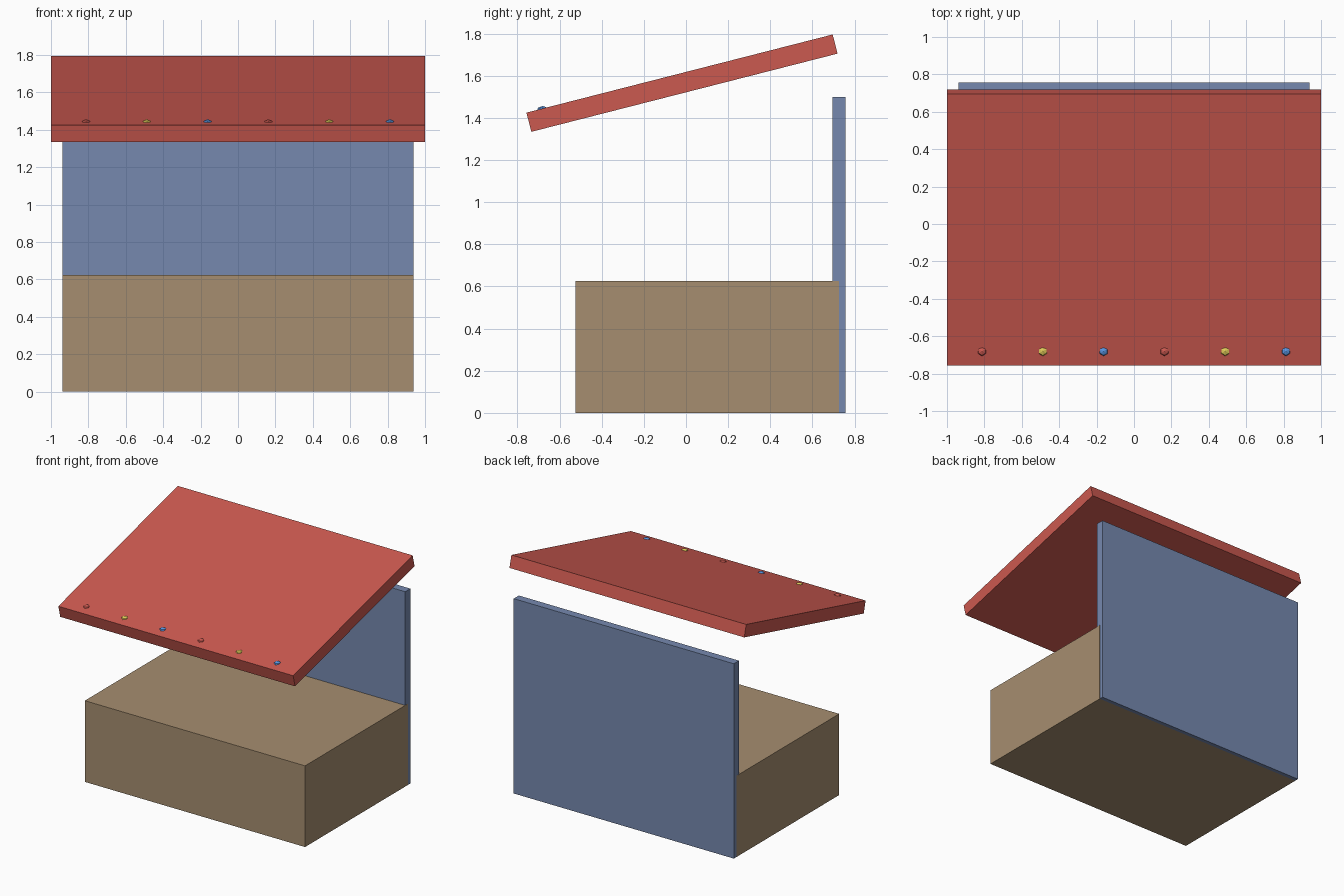
import bpy
from math import radians

if "Cube" in bpy.data.objects:
    bpy.data.objects.remove(bpy.data.objects["Cube"])


def material(name, rgb):
    m = bpy.data.materials.new(name)
    m.diffuse_color = (*rgb, 1)
    m.use_nodes = True
    m.node_tree.nodes["Principled BSDF"].inputs["Base Color"].default_value = m.diffuse_color
    return m


RED = material("red", (0.60, 0.10, 0.08))
TAN = material("tan", (0.38, 0.27, 0.16))
BLUE = material("slate_blue", (0.18, 0.25, 0.43))
BULBS = [material("bulb_red", (0.6, 0.10, 0.08)),
         material("bulb_yellow", (0.75, 0.6, 0.1)),
         material("bulb_blue", (0.1, 0.3, 0.75))]


def box(name, size, centre, mat, tilt=0):
    bpy.ops.mesh.primitive_cube_add(size=1, location=centre, rotation=(tilt, 0, 0))
    ob = bpy.context.object
    ob.name = name
    ob.scale = size
    ob.data.materials.append(mat)
    return ob


# Counter block
box("counter", (1.876, 1.25, 0.625), (0, 0.101, 0.3125), TAN)

# Back wall
box("back_wall", (1.875, 0.0625, 1.5), (0, 0.726, 0.75), BLUE)

# Sloping awning, low at the front
box("awning", (2.0, 1.5, 0.0938), (0, -0.019, 1.565), RED, radians(14.32))

# Row of small low-poly bulbs half sunk into the awning's front edge
for i in range(6):
    bpy.ops.mesh.primitive_uv_sphere_add(
        segments=6, ring_count=4, radius=0.03125,
        location=(-0.8125 + 0.325 * i, -0.68, 1.426))
    bulb = bpy.context.object
    bulb.name = f"bulb_{i + 1}"
    bulb.data.materials.append(BULBS[i % 3])
